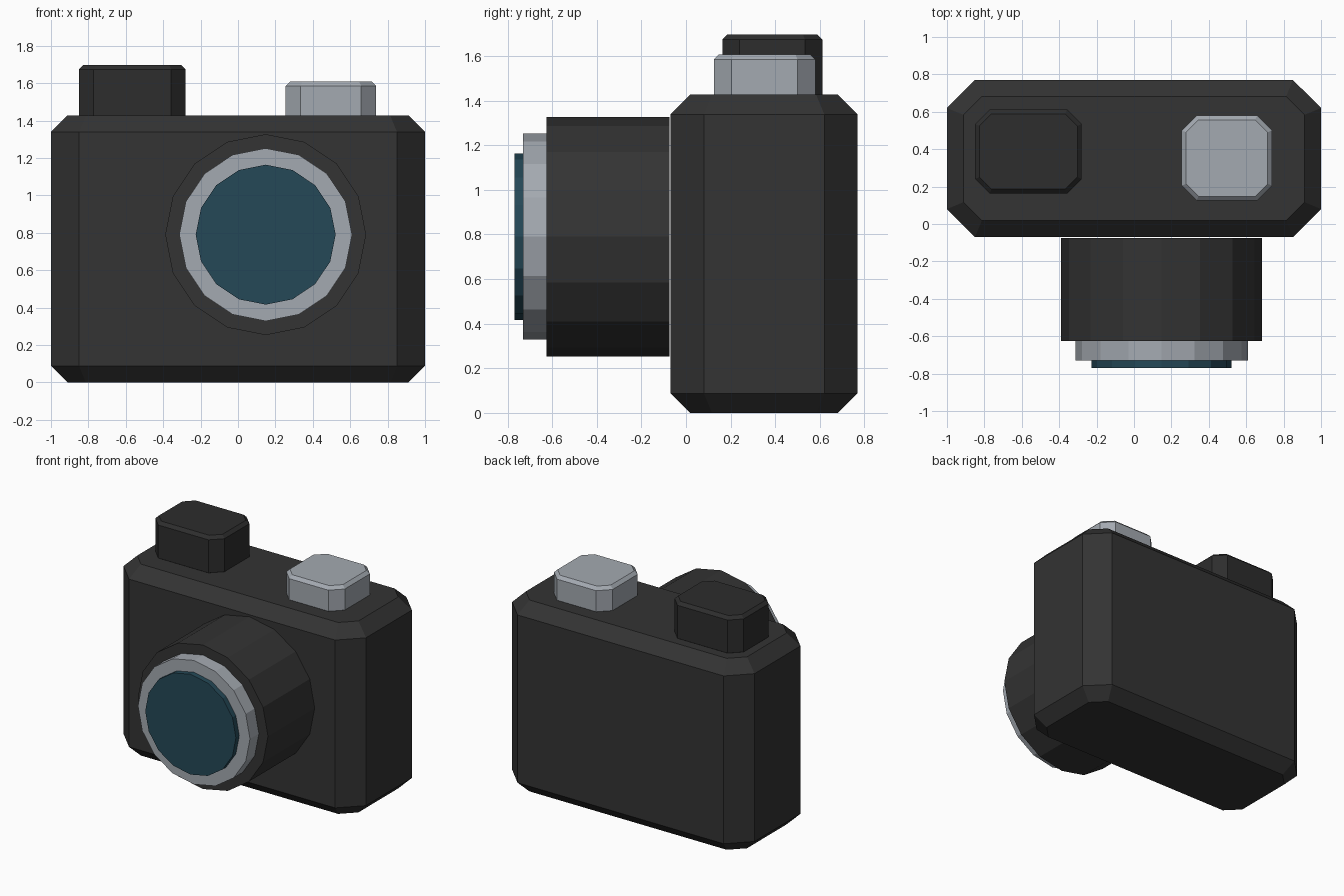
import bpy, bmesh, math

if "Cube" in bpy.data.objects:
    bpy.data.objects.remove(bpy.data.objects["Cube"])


def material(name, rgb):
    m = bpy.data.materials.new(name)
    m.diffuse_color = (*rgb, 1)
    m.use_nodes = True
    m.node_tree.nodes["Principled BSDF"].inputs["Base Color"].default_value = m.diffuse_color
    return m


black = material("matte black", (0.033, 0.033, 0.033))
dark = material("dark black", (0.026, 0.026, 0.026))
silver = material("silver", (0.37, 0.40, 0.44))
glass = material("blue glass", (0.018, 0.065, 0.095))


def finish(bm, name, mat):
    bmesh.ops.recalc_face_normals(bm, faces=bm.faces)
    me = bpy.data.meshes.new(name)
    bm.to_mesh(me)
    bm.free()
    me.materials.append(mat)
    ob = bpy.data.objects.new(name, me)
    bpy.context.collection.objects.link(ob)
    return ob


def chamfered_box(name, mat, x, y, z, corner, edge):
    """Box with cut upright corners and a chamfer round its top and bottom."""
    bm = bmesh.new()

    def ring(height, inset):
        x0, x1, y0, y1 = x[0] + inset, x[1] - inset, y[0] + inset, y[1] - inset
        c = corner - inset * (2 - math.sqrt(2))
        pts = [(x0 + c, y0), (x1 - c, y0), (x1, y0 + c), (x1, y1 - c),
               (x1 - c, y1), (x0 + c, y1), (x0, y1 - c), (x0, y0 + c)]
        return [bm.verts.new((px, py, height)) for px, py in pts]

    rings = [ring(z[0], edge), ring(z[0] + edge, 0), ring(z[1] - edge, 0), ring(z[1], edge)]
    for a, b in zip(rings, rings[1:]):
        for i in range(8):
            j = (i + 1) % 8
            bm.faces.new((a[i], a[j], b[j], b[i]))
    bm.faces.new(rings[0])
    bm.faces.new(rings[-1])
    return finish(bm, name, mat)


def lens_part(name, mat, radius, front, back):
    """Sixteen-sided cylinder along y on the lens axis."""
    bm = bmesh.new()
    bmesh.ops.create_cone(bm, cap_ends=True, segments=16, radius1=radius,
                          radius2=radius, depth=back - front)
    for v in bm.verts:
        px, py, pz = v.co
        v.co = (0.148 + px, (front + back) / 2 + pz, 0.79 + py)
    return finish(bm, name, mat)


# Body and the two blocks on top
chamfered_box("camera_body", black, (-1, 1), (-0.07, 0.77), (0, 1.427), 0.15, 0.088)
chamfered_box("viewfinder", dark, (-0.85, -0.28), (0.163, 0.612), (1.405, 1.697), 0.078, 0.023)
chamfered_box("shutter_button", silver, (0.255, 0.738), (0.125, 0.58), (1.405, 1.608), 0.08, 0.023)

# Lens, from body to front
lens_part("lens_barrel", black, 0.537, -0.625, -0.075)
lens_part("lens_ring", silver, 0.462, -0.73, -0.625)
lens_part("lens_glass", glass, 0.374, -0.77, -0.73)
